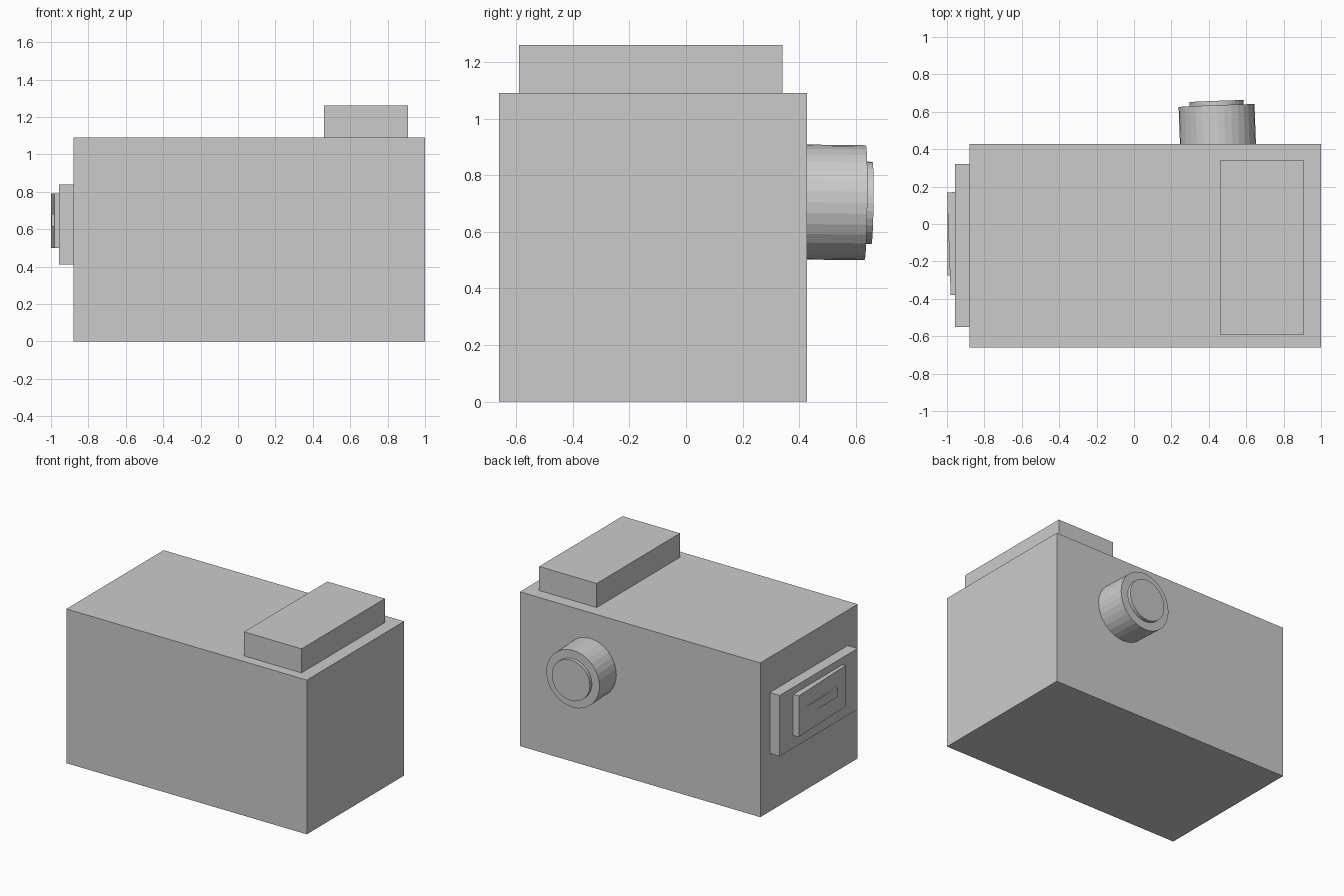
import bpy, math
from mathutils import Vector

if "Cube" in bpy.data.objects:
    bpy.data.objects.remove(bpy.data.objects["Cube"])

grey = bpy.data.materials.new("plain grey")
grey.diffuse_color = (0.6, 0.6, 0.6, 1)
grey.use_nodes = True
grey.node_tree.nodes["Principled BSDF"].inputs["Base Color"].default_value = grey.diffuse_color


def finish(name):
    ob = bpy.context.object
    ob.name = name
    ob.data.materials.append(grey)
    return ob


def box(name, lo, hi, turn=0.0):
    lo, hi = Vector(lo), Vector(hi)
    bpy.ops.mesh.primitive_cube_add(size=1, location=(lo + hi) / 2, rotation=(0, 0, turn))
    ob = finish(name)
    ob.scale = hi - lo
    return ob


# knob axis leans slightly sideways and down
axis = Vector((-0.037, 1, -0.012)).normalized()
root = Vector((0.449, 0.425, 0.705))


def disc(name, radius, start, end):
    bpy.ops.mesh.primitive_cylinder_add(
        vertices=32, radius=radius, depth=end - start,
        location=root + axis * (start + end) / 2,
        rotation=axis.to_track_quat('Z', 'Y').to_euler())
    return finish(name)


# main case and raised block on top
box("body", (-0.88, -0.66, 0), (1, 0.427, 1.09))
box("top_block", (0.46, -0.59, 1.09), (0.91, 0.34, 1.26))

# stepped panel on the left end, the middle plate slightly turned
box("side_panel", (-0.957, -0.55, 0.41), (-0.88, 0.32, 0.84))
box("side_plate", (-0.99, -0.38, 0.5), (-0.93, 0.17, 0.79), 0.036)
box("side_bar", (-0.997, -0.275, 0.615), (-0.95, 0.07, 0.68))

# round knob on the back with a raised cap
disc("knob", 0.203, -0.03, 0.208)
disc("knob_cap", 0.145, 0.18, 0.232)
